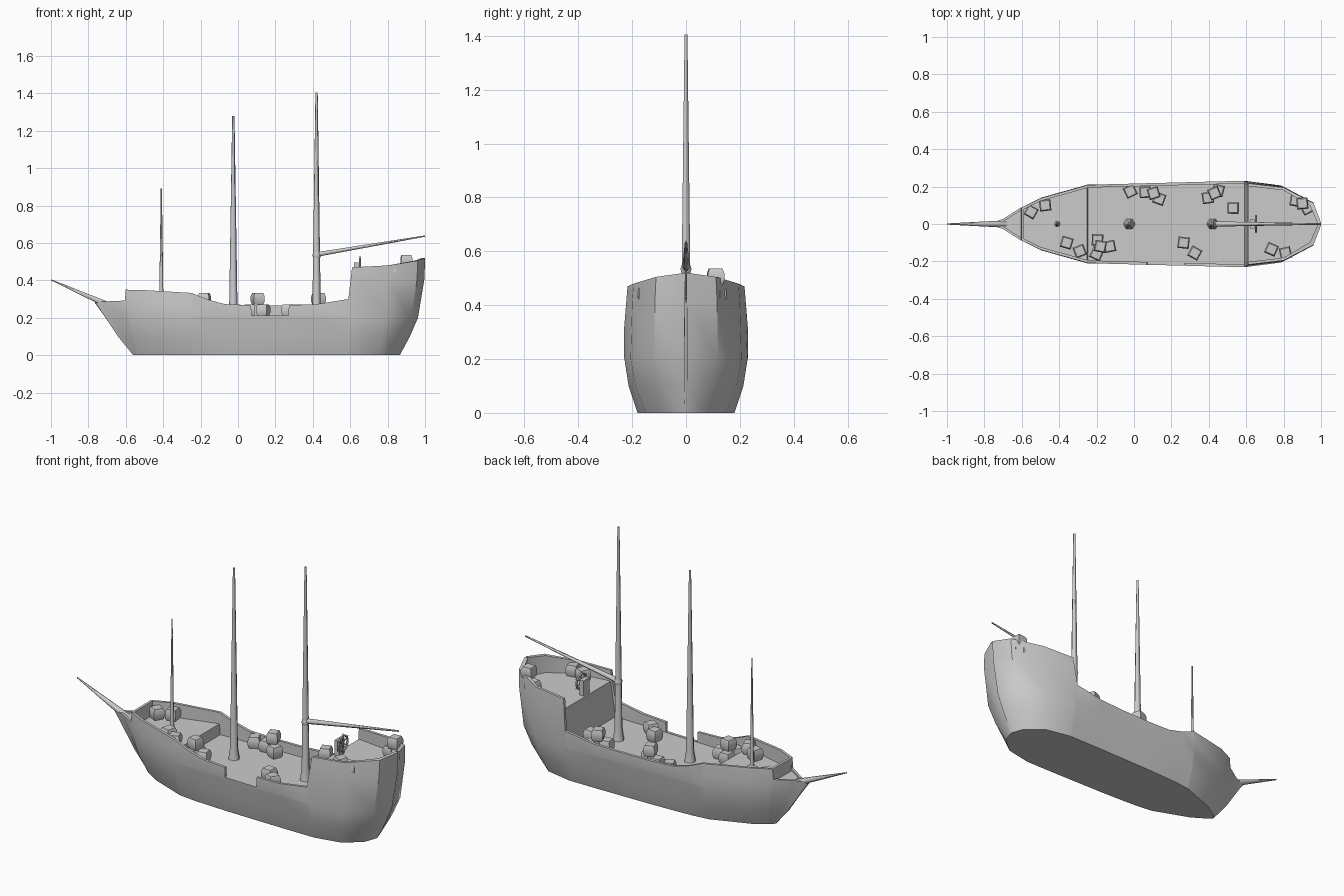
import bpy, bmesh, math
from mathutils import Vector

if "Cube" in bpy.data.objects:
    bpy.data.objects.remove(bpy.data.objects["Cube"])


def finish(bm, name, angle=40):
    bmesh.ops.recalc_face_normals(bm, faces=bm.faces)
    me = bpy.data.meshes.new(name)
    bm.to_mesh(me)
    bm.free()
    ob = bpy.data.objects.new(name, me)
    bpy.context.collection.objects.link(ob)
    bpy.ops.object.select_all(action='DESELECT')
    ob.select_set(True)
    bpy.context.view_layer.objects.active = ob
    bpy.ops.object.shade_smooth_by_angle(angle=math.radians(angle))
    return ob


def loft(rings, name, angle=40):
    bm = bmesh.new()
    vs = [[bm.verts.new(p) for p in r] for r in rings]
    n = len(vs[0])
    for a, b in zip(vs, vs[1:]):
        for i in range(n):
            j = (i + 1) % n
            bm.faces.new((a[i], a[j], b[j], b[i]))
    bm.faces.new(vs[0])
    bm.faces.new(vs[-1])
    return finish(bm, name, angle)


def spar(name, start, end, profile, sides=6):
    """Tapered pole; profile = (fraction along, radius)."""
    a, b = Vector(start), Vector(end)
    q = (b - a).to_track_quat('Z', 'Y')
    rings = []
    for t, r in profile:
        c = a.lerp(b, t)
        rings.append([c + q @ Vector((r * math.cos(k * math.tau / sides),
                                      r * math.sin(k * math.tau / sides), 0))
                      for k in range(sides)])
    return loft(rings, name, 60)


def box(name, centre, size):
    bm = bmesh.new()
    bmesh.ops.create_cube(bm, size=1)
    for v in bm.verts:
        v.co = Vector(centre) + Vector([c * s for c, s in zip(v.co, size)])
    return finish(bm, name)


# Hull: rail x, half width, keel x, keel half width, rail height, deck height
stations = [
    (-.765, .006, -.56, .004, .285, .280),
    (-.70, .027, -.555, .008, .288, .280),
    (-.605, .088, -.54, .025, .292, .280),
    (-.60, .090, -.535, .027, .350, .270),
    (-.50, .140, -.46, .075, .348, .270),
    (-.25, .210, -.25, .155, .333, .270),
    (-.245, .210, -.245, .155, .332, .210),
    (-.16, .212, -.16, .165, .297, .210),
    (-.07, .214, -.07, .170, .273, .210),
    (.07, .218, .07, .175, .267, .210),
    (.072, .218, .072, .175, .267, .210),
    (.27, .223, .27, .178, .267, .210),
    (.272, .223, .272, .178, .267, .210),
    (.42, .227, .42, .180, .273, .210),
    (.59, .231, .59, .180, .300, .210),
    (.61, .231, .60, .180, .470, .410),
    (.80, .208, .75, .150, .480, .410),
    (.96, .120, .84, .075, .505, .410),
    (1.0, .006, .865, .004, .520, .410),
]


def half_section(st, side):
    x, w, xb, wb, top, deck = st
    if side < 0 and .071 < x < .271:      # boarding gap in one bulwark
        top = deck + .002
    width = lambda z: w * (1 - .35 * max(0, z - .3))
    xi = x - .018 if x > .9 else x
    wt = width(top)
    wi = max(wt - .015, wt * .4)
    lx = lambda f: xb + (x - xb) * f
    pts = [(xb, wb, 0), (lx(.4), wb + .65 * (w - wb), .1), (lx(.72), w * .99, .2),
           (lx(.98), width(deck), deck), (x, wt, top), (xi, wi, top), (xi, wi, deck)]
    return [(px, side * py, pz) for px, py, pz in pts]


loft([half_section(s, 1) + half_section(s, -1)[::-1] for s in stations], "hull")
box("forecastle_front_wall", (-.595, 0, .31), (.014, .172, .08))

# Masts, bowsprit and boom
for name, x, base, top, r in (("fore_mast", -.41, .27, .89, .011),
                              ("main_mast", -.025, .21, 1.28, .022),
                              ("mizzen_mast", .42, .21, 1.405, .022)):
    spar(name, (x, 0, base), (x, 0, top),
         [(0, r * 1.45), (.06, r), (1, r * .28)])
spar("bowsprit", (-.62, 0, .235), (-1, 0, .403), [(0, .022), (.35, .016), (1, .003)])
spar("boom", (.43, 0, .54), (1, 0, .637), [(0, .014), (1, .004)])
spar("boom_collar", (.421, 0, .52), (.421, 0, .55), [(0, .018), (.5, .024), (1, .018)])

# Steering wheel with pedestal and spokes
bpy.ops.mesh.primitive_torus_add(major_radius=.042, minor_radius=.006, major_segments=12,
                                 minor_segments=6, location=(.652, 0, .475),
                                 rotation=(0, math.pi / 2, 0))
bpy.context.object.name = "steering_wheel"
bpy.ops.object.shade_smooth_by_angle()
for k in range(3):
    a = k * math.pi / 3
    d = Vector((0, math.sin(a), math.cos(a))) * .055
    c = Vector((.652, 0, .475))
    spar("wheel_spoke", c - d, c + d, [(0, .003), (1, .003)], 4)
box("wheel_pedestal", (.632, 0, .45), (.026, .05, .09))

# Square bulging kegs: x, y, base height
kegs = [
    (-.55, .065, .27), (-.475, .10, .27), (-.36, -.10, .27), (-.29, -.145, .27),
    (-.195, -.085, .21), (-.20, -.16, .21), (-.13, -.12, .21), (-.18, -.12, .27),
    (-.02, .175, .21), (.06, .17, .21), (.135, .135, .21), (.105, .165, .27),
    (.265, -.10, .21), (.325, -.155, .21), (.395, .14, .21), (.45, .18, .21),
    (.43, .165, .27), (.53, .085, .21), (.735, -.135, .41), (.81, -.155, .41),
    (.865, .125, .41), (.925, .085, .41), (.90, .11, .475),
]
for i, (x, y, z) in enumerate(kegs):
    k = spar("keg", (0, 0, 0), (0, 0, .062),
             [(0, .034), (.3, .043), (.7, .043), (1, .034)], 4)
    k.location = (x, y, z)
    k.rotation_euler.z = math.radians(45 + (i * 37) % 60 - 30)
